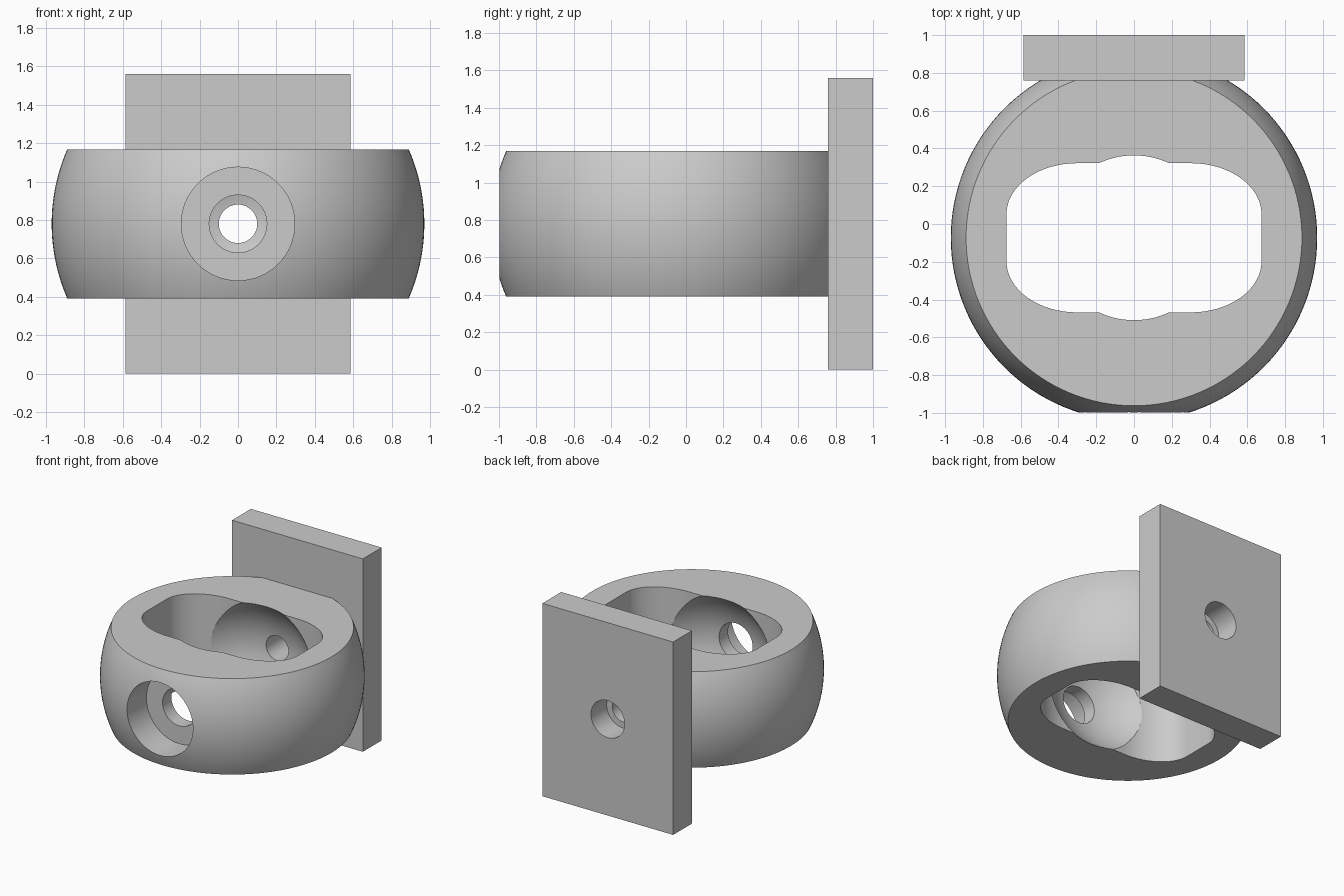
import bpy, bmesh, math
from mathutils import Matrix

if "Cube" in bpy.data.objects:
    bpy.data.objects.remove(bpy.data.objects["Cube"])

CY, CZ = -0.073, 0.78        # centre of the ball-shaped ring
R, HALF = 0.97, 0.388        # outer radius and half height

grey = bpy.data.materials.new("plain_grey")
grey.diffuse_color = (0.6, 0.6, 0.6, 1)
grey.use_nodes = True
grey.node_tree.nodes["Principled BSDF"].inputs["Base Color"].default_value = grey.diffuse_color


def finish(name, bm):
    bmesh.ops.recalc_face_normals(bm, faces=bm.faces)
    me = bpy.data.meshes.new(name)
    bm.to_mesh(me)
    bm.free()
    me.materials.append(grey)
    ob = bpy.data.objects.new(name, me)
    bpy.context.collection.objects.link(ob)
    return ob


def prism(name, pts, z0, z1):
    bm = bmesh.new()
    face = bm.faces.new([bm.verts.new((x, y, z0)) for x, y in pts])
    ext = bmesh.ops.extrude_face_region(bm, geom=[face])
    top = [v for v in ext["geom"] if isinstance(v, bmesh.types.BMVert)]
    bmesh.ops.translate(bm, verts=top, vec=(0, 0, z1 - z0))
    return finish(name, bm)


def bore(name, r, y0, y1):
    bm = bmesh.new()
    m = Matrix.Translation((0, (y0 + y1) / 2, CZ)) @ Matrix.Rotation(math.pi / 2, 4, 'X')
    bmesh.ops.create_cone(bm, cap_ends=True, segments=64, radius1=r, radius2=r,
                          depth=y1 - y0, matrix=m)
    return finish(name, bm)


def combine(target, other, operation):
    mod = target.modifiers.new(operation, 'BOOLEAN')
    mod.object, mod.operation, mod.solver = other, operation, 'EXACT'
    bpy.context.view_layer.objects.active = target
    bpy.ops.object.modifier_apply(modifier=mod.name)
    bpy.data.objects.remove(other)


# ring body: a ball with its top and bottom sliced flat
N, ROWS = 128, 20
bm = bmesh.new()
lim = math.asin(HALF / R)
rows = []
for i in range(ROWS + 1):
    a = -lim + 2 * lim * i / ROWS
    rows.append([bm.verts.new((R * math.cos(a) * math.cos(2 * math.pi * k / N),
                               CY + R * math.cos(a) * math.sin(2 * math.pi * k / N),
                               CZ + R * math.sin(a))) for k in range(N)])
for lo, hi in zip(rows, rows[1:]):
    for k in range(N):
        j = (k + 1) % N
        bm.faces.new((lo[k], lo[j], hi[j], hi[k]))
bm.faces.new(rows[0])
bm.faces.new(rows[-1])
body = finish("ring_with_mounting_plate", bm)

# mounting plate
plate = prism("plate", [(-0.585, 0.76), (0.585, 0.76), (0.585, 1.0), (-0.585, 1.0)], 0, 1.56)
combine(body, plate, 'UNION')

# slot with softly rounded corners
slot = []
for q in range(4):
    sx, sy = ((1, 1), (-1, 1), (-1, -1), (1, -1))[q]
    for i in range(17):
        a = math.pi / 2 * (q + i / 16)
        slot.append((sx * 0.30 + 0.375 * math.cos(a), CY + sy * 0.125 + 0.27 * math.sin(a)))
combine(body, prism("slot_cutter", slot, 0.2, 1.4), 'DIFFERENCE')

# round cavity in the middle
bm = bmesh.new()
bmesh.ops.create_uvsphere(bm, u_segments=96, v_segments=64, radius=0.584,
                          matrix=Matrix.Translation((0, CY, CZ)))
combine(body, finish("cavity_cutter", bm), 'DIFFERENCE')

# front recess and hole, rear hole and its wider recess
for name, r, y0, y1 in (("front_recess", 0.295, -1.2, -0.75), ("front_hole", 0.15, -1.2, -0.4),
                        ("rear_hole", 0.10, 0.3, 1.2), ("rear_recess", 0.15, 0.80, 1.2)):
    combine(body, bore(name, r, y0, y1), 'DIFFERENCE')

# smooth curved walls, sharp edges
bpy.ops.object.select_all(action='DESELECT')
body.select_set(True)
bpy.context.view_layer.objects.active = body
bpy.ops.object.shade_smooth_by_angle(angle=math.radians(20))
